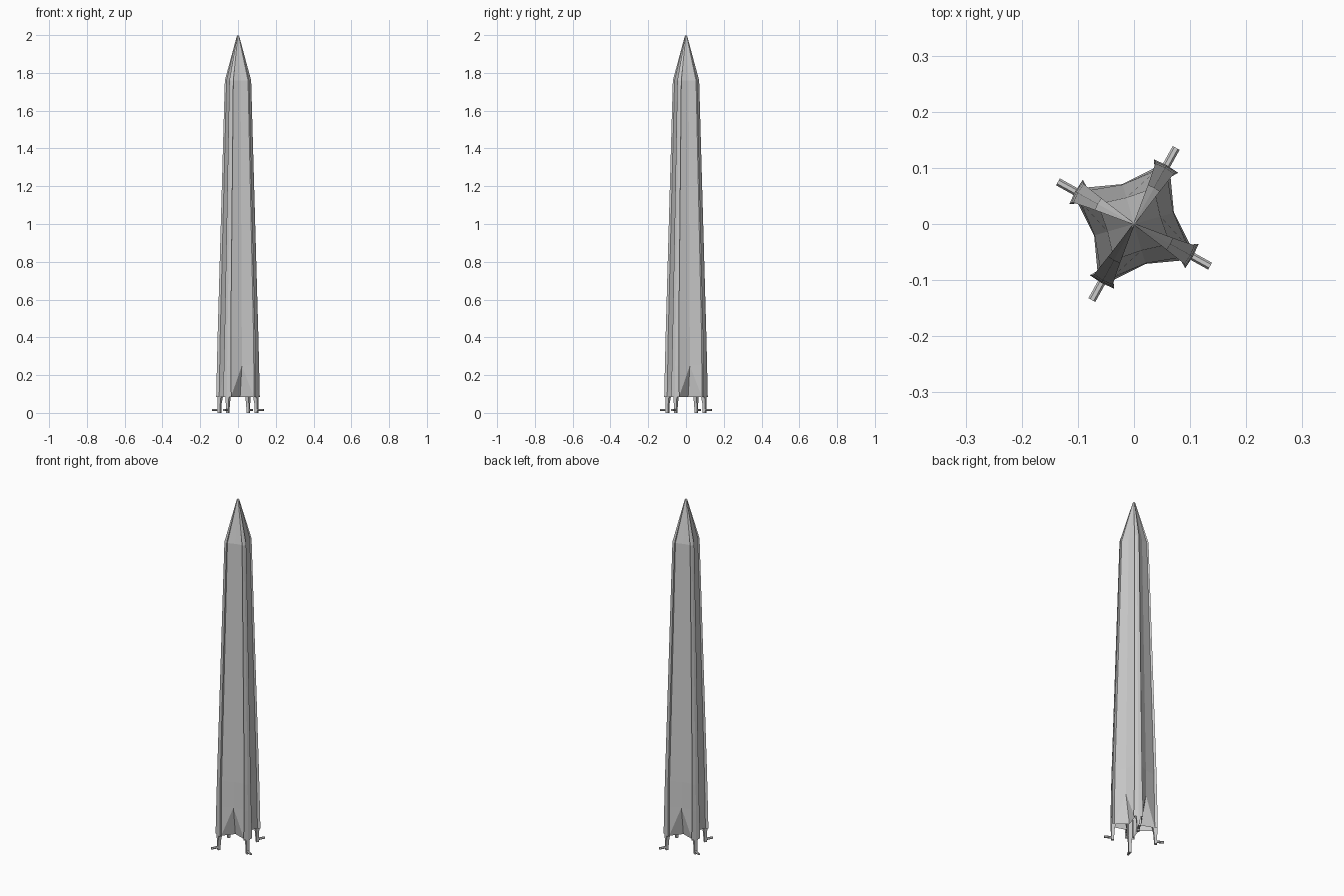
import bpy, bmesh, math
from mathutils import Vector

if "Cube" in bpy.data.objects:
    bpy.data.objects.remove(bpy.data.objects["Cube"])

CORNER = math.radians(61)


def turn(r, t, z, a):
    """Radial / tangential / height coordinates around the axis."""
    return Vector((r * math.cos(a) - t * math.sin(a), r * math.sin(a) + t * math.cos(a), z))


def finish(name, bm):
    bmesh.ops.recalc_face_normals(bm, faces=bm.faces)
    me = bpy.data.meshes.new(name)
    bm.to_mesh(me)
    bm.free()
    ob = bpy.data.objects.new(name, me)
    bpy.context.collection.objects.link(ob)
    return ob


# Folded fabric canopy: z, rib radius, rib half width, rib depth, panel middle radius
levels = [(0.085, 0.118, 0.025, 0.013, 0.042),
          (0.25, 0.116, 0.021, 0.013, 0.074),
          (0.40, 0.113, 0.019, 0.012, 0.073),
          (1.76, 0.073, 0.012, 0.008, 0.049),
          (1.995, 0.006, 0.002, 0.001, 0.0035)]
bm = bmesh.new()
rings = []
for z, r, h, d, m in levels:
    ring = []
    for k in range(4):
        a = CORNER + k * math.pi / 2
        for p, t in ((r - d, -h * .65), (r, -h), (r + .002 * r / .118, 0), (r, h), (r - d, h * .65)):
            ring.append(bm.verts.new(turn(p, t, z, a)))
        ring.append(bm.verts.new(turn(m, 0, z, a + math.pi / 4)))
    rings.append(ring)
n = len(rings[0])
for lv, (lo, up) in enumerate(zip(rings, rings[1:])):
    for i in range(n):
        j = (i + 1) % n
        if lv == 0 and i % 6 == 4:        # inward tuck, left half
            bm.faces.new((lo[i], lo[j], up[j]))
            bm.faces.new((lo[i], up[j], up[i]))
        elif lv == 0 and i % 6 == 5:      # inward tuck, right half
            bm.faces.new((lo[i], lo[j], up[i]))
            bm.faces.new((lo[j], up[j], up[i]))
        else:
            bm.faces.new((lo[i], lo[j], up[j], up[i]))
tip = bm.verts.new((0, 0, 2.0))
for i in range(n):
    bm.faces.new((rings[-1][i], rings[-1][(i + 1) % n], tip))
finish("folded_canopy", bm)


def loft(name, sections, a):
    """Closed tube through (list of r, t, z) sections."""
    bm = bmesh.new()
    loops = [[bm.verts.new(turn(*p, a)) for p in s] for s in sections]
    c = len(loops[0])
    for s, e in zip(loops, loops[1:]):
        for i in range(c):
            bm.faces.new((s[i], s[(i + 1) % c], e[(i + 1) % c], e[i]))
    bm.faces.new(loops[0])
    bm.faces.new(loops[-1])
    return finish(name, bm)


def leg_section(r, w, z):
    return [(r - w, -w, z), (r + w, -w, z), (r + w, w, z), (r - w, w, z)]


def foot_section(r, w, t):
    return [(r, w * math.cos(i * math.pi / 3), 0.015 + t * math.sin(i * math.pi / 3)) for i in range(6)]


# Four legs with outward-pointing feet
for k in range(4):
    a = CORNER + k * math.pi / 2
    loft(f"leg_{k + 1}", [leg_section(0.112, 0.007, 0), leg_section(0.111, 0.008, 0.05),
                          leg_section(0.108, 0.011, 0.09), leg_section(0.1, 0.009, 0.3)], a)
    loft(f"foot_{k + 1}", [foot_section(0.108, 0.007, 0.007), foot_section(0.155, 0.007, 0.006)], a)
